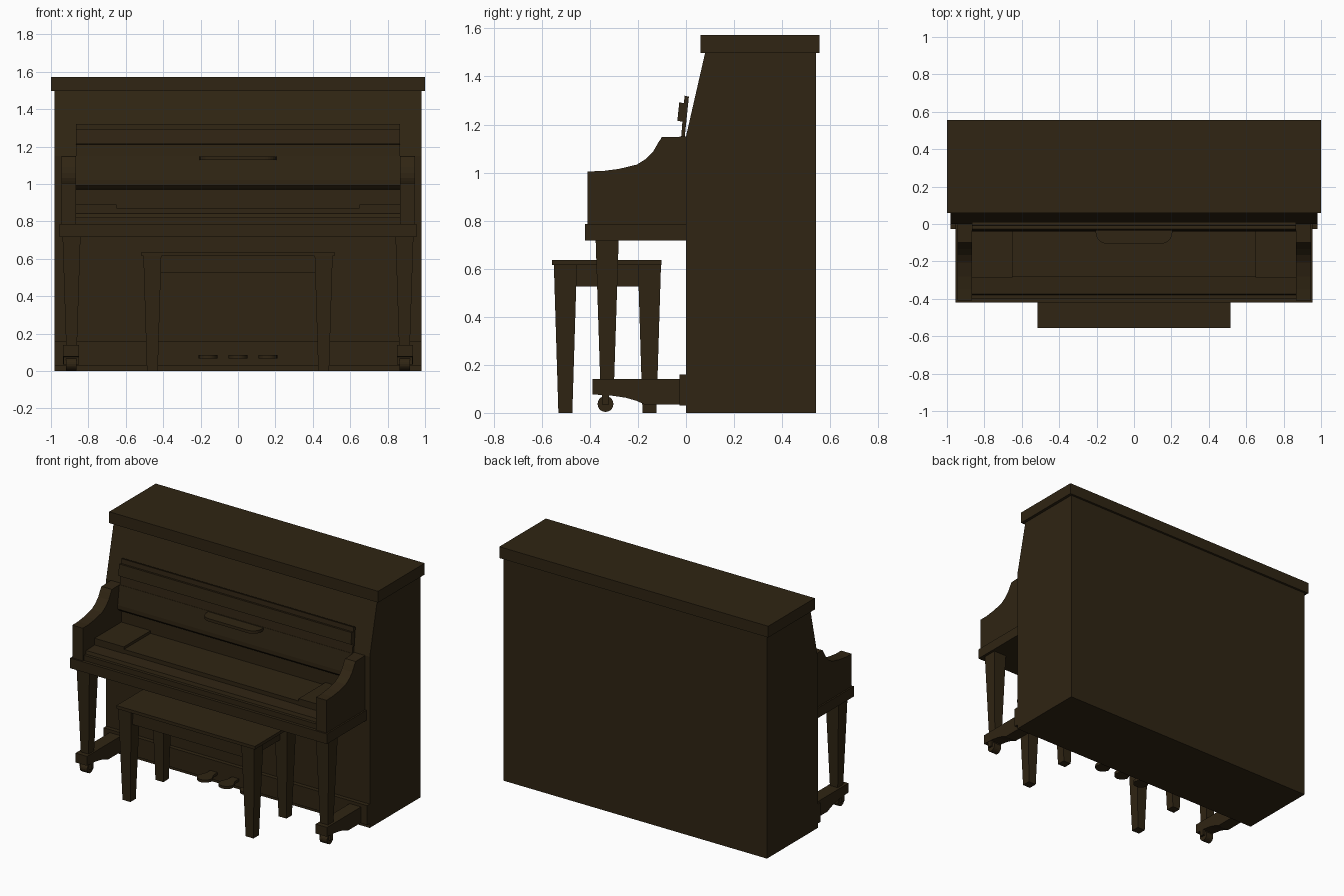
import bpy, bmesh, math
from mathutils import Vector

if "Cube" in bpy.data.objects:
    bpy.data.objects.remove(bpy.data.objects["Cube"])

wood = bpy.data.materials.new("dark walnut")
wood.diffuse_color = (0.029, 0.018, 0.0065, 1)
wood.use_nodes = True
wood.node_tree.nodes["Principled BSDF"].inputs["Base Color"].default_value = wood.diffuse_color


def finish(bm, name):
    bmesh.ops.recalc_face_normals(bm, faces=bm.faces)
    me = bpy.data.meshes.new(name)
    bm.to_mesh(me)
    bm.free()
    me.materials.append(wood)
    ob = bpy.data.objects.new(name, me)
    bpy.context.collection.objects.link(ob)
    return ob


def prism(name, pts, offset):
    """Extrude a closed outline of 3D points along offset."""
    bm = bmesh.new()
    face = bm.faces.new([bm.verts.new(p) for p in pts])
    res = bmesh.ops.extrude_face_region(bm, geom=[face])
    verts = [v for v in res["geom"] if isinstance(v, bmesh.types.BMVert)]
    bmesh.ops.translate(bm, verts=verts, vec=Vector(offset))
    return finish(bm, name)


def side_profile(name, yz, x0, x1):
    return prism(name, [(x0, y, z) for y, z in yz], (x1 - x0, 0, 0))


def plan(name, xy, z0, z1):
    return prism(name, [(x, y, z0) for x, y in xy], (0, 0, z1 - z0))


def box(name, x0, x1, y0, y1, z0, z1):
    return plan(name, [(x0, y0), (x1, y0), (x1, y1), (x0, y1)], z0, z1)


def taper_leg(name, cx, cy, z0, z1, r0, r1):
    bm = bmesh.new()
    bmesh.ops.create_cube(bm, size=2)
    for v in bm.verts:
        top = v.co.z > 0
        r = r1 if top else r0
        v.co = (cx + v.co.x * r, cy + v.co.y * r, z1 if top else z0)
    return finish(bm, name)


def caster(name, cx, cy, cz, r, width):
    bm = bmesh.new()
    bmesh.ops.create_cone(bm, cap_ends=True, segments=20, radius1=r, radius2=r, depth=width)
    for v in bm.verts:
        x, y, z = v.co
        v.co = (cx + z, cy + x, cz + y)
    return finish(bm, name)


# Cabinet, lid and baseboard
side_profile("cabinet", [(0, 0), (0.54, 0), (0.54, 1.5), (0.08, 1.5), (0, 1.15)], -0.98, 0.98)
box("lid", -1, 1, 0.06, 0.555, 1.497, 1.573)
box("baseboard", -0.98, 0.98, -0.028, 0.005, 0.03, 0.16)

# Keybed, closed key area and key slip
box("keybed", -0.955, 0.955, -0.42, 0.005, 0.717, 0.785)
side_profile("key_slip", [(-0.40, 0.785), (-0.40, 0.82), (-0.38, 0.82), (-0.375, 0.842),
                          (-0.28, 0.845), (-0.28, 0.785)], -0.87, 0.87)
box("key_cover", -0.655, 0.655, -0.282, 0.005, 0.785, 0.872)

# Fallboard with an undercut lower edge, and its rounded grip
side_profile("fallboard", [(0, 0.97), (-0.02, 0.975), (-0.04, 0.993), (-0.04, 1.02),
                           (-0.022, 1.15), (0, 1.15)], -0.868, 0.868)
grip = [(0.205, -0.02)]
for k in range(7):
    a = math.radians(15 * k)
    grip.append((0.145 + 0.06 * math.cos(a), -0.045 - 0.06 * math.sin(a)))
grip += [(-x, y) for x, y in reversed(grip)]
plan("fallboard_grip", grip, 1.127, 1.146)

# Music desk and its front rail
side_profile("music_desk", [(-0.02, 1.15), (-0.005, 1.15), (0.012, 1.316), (-0.006, 1.32)], -0.865, 0.865)
side_profile("music_rail", [(-0.036, 1.215), (-0.012, 1.212), (-0.004, 1.288), (-0.028, 1.292)], -0.865, 0.865)

# Arm, toe and bench-side profiles
arm = [(0.005, 0.785), (-0.41, 0.785), (-0.41, 1.005), (-0.35, 1.006), (-0.28, 1.015),
       (-0.205, 1.033), (-0.165, 1.058), (-0.135, 1.09), (-0.115, 1.125), (-0.10, 1.147), (0.005, 1.15)]
toe = [(-0.02, 0.14), (-0.39, 0.14), (-0.39, 0.077), (-0.31, 0.072), (-0.25, 0.063),
       (-0.205, 0.05), (-0.17, 0.034), (-0.02, 0.034)]

for s, side in ((-1, "left"), (1, "right")):
    side_profile(side + "_arm", arm, s * 0.867, s * 0.945)
    box(side + "_key_block", s * 0.65, s * 0.87, -0.285, 0.005, 0.785, 0.89)
    side_profile(side + "_toe_block", toe, s * 0.85, s * 0.935)
    taper_leg(side + "_front_leg", s * 0.89, -0.328, 0.135, 0.72, 0.029, 0.048)
    caster(side + "_caster", s * 0.892, -0.335, 0.037, 0.033, 0.055)
    box(side + "_caster_mount", s * 0.85, s * 0.932, -0.35, -0.32, 0.035, 0.075)

# Pedals with rounded toes
for i, px in enumerate((-0.16, 0, 0.16)):
    half = [(0.025, -0.02), (0.028, -0.07)]
    for k in range(7):
        a = math.radians(15 * k)
        half.append((0.05 * math.cos(a), -0.12 - 0.05 * math.sin(a)))
    outline = half[:-1] + [(0, -0.17)] + [(-x, y) for x, y in reversed(half[:-1])]
    plan("pedal_%d" % (i + 1), [(px + x, y) for x, y in outline], 0.068, 0.086)

# Bench
box("bench_seat", -0.515, 0.515, -0.557, -0.102, 0.615, 0.636)
box("bench_apron", -0.45, 0.45, -0.53, -0.125, 0.525, 0.618)
for s, side in ((-1, "left"), (1, "right")):
    for cy, end in ((-0.502, "front"), (-0.152, "back")):
        taper_leg("bench_%s_%s_leg" % (side, end), s * 0.458, cy, 0, 0.618, 0.029, 0.048)
